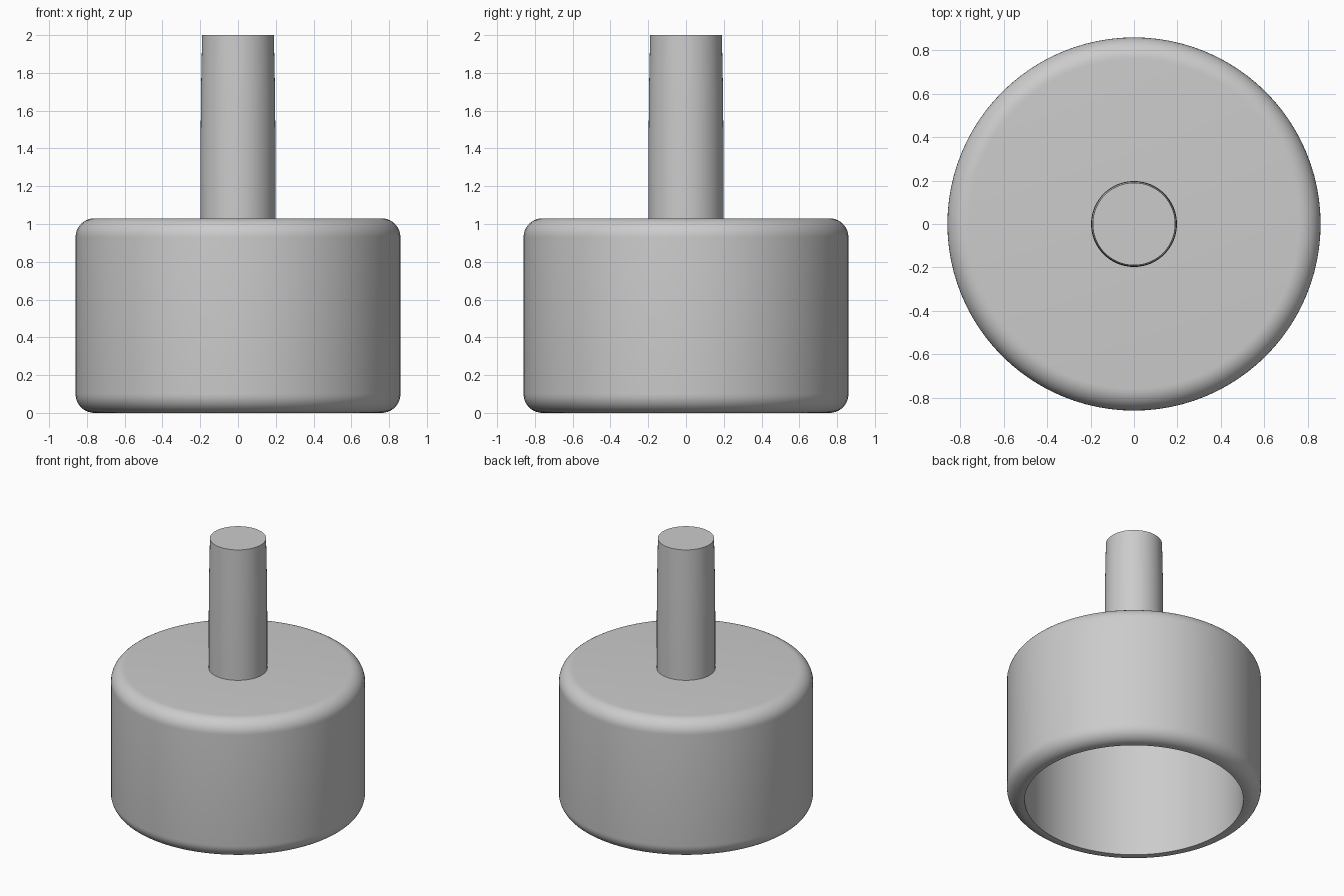
import bpy
import math

if "Cube" in bpy.data.objects:
    bpy.data.objects.remove(bpy.data.objects["Cube"], do_unlink=True)

SEGMENTS = 96

grey = bpy.data.materials.new("plain_grey")
grey.use_nodes = True
colour = (0.6, 0.6, 0.6, 1)
grey.diffuse_color = colour
grey.node_tree.nodes["Principled BSDF"].inputs["Base Color"].default_value = colour


def fillet(r, z, radius, start, steps=10):
    """Quarter-circle of profile points around (r, z), counter-clockwise."""
    angles = [math.radians(start + 90 * i / steps) for i in range(steps + 1)]
    return [(r + radius * math.cos(a), z + radius * math.sin(a)) for a in angles]


def lathe(name, profile):
    """Spin a (radius, height) profile, from axis to axis, about z."""
    verts, rings, faces = [], [], []
    for r, z in profile:
        count = 1 if r == 0 else SEGMENTS
        rings.append(range(len(verts), len(verts) + count))
        for i in range(count):
            a = math.tau * i / SEGMENTS
            verts.append((r * math.cos(a), r * math.sin(a), z))
    for low, high in zip(rings, rings[1:]):
        for i in range(SEGMENTS):
            j = (i + 1) % SEGMENTS
            corners = [low[i % len(low)], low[j % len(low)],
                       high[j % len(high)], high[i % len(high)]]
            faces.append(list(dict.fromkeys(corners)))
    mesh = bpy.data.meshes.new(name)
    mesh.from_pydata(verts, [], faces)
    mesh.materials.append(grey)
    obj = bpy.data.objects.new(name, mesh)
    bpy.context.collection.objects.link(obj)
    bpy.ops.object.select_all(action="DESELECT")
    obj.select_set(True)
    bpy.context.view_layer.objects.active = obj
    bpy.ops.object.shade_smooth_by_angle(angle=math.radians(30))
    return obj


# Hollow cup, open below, with rounded outer edges
OUTER, INNER, TOP, WALL, ROUND = 0.86, 0.74, 1.03, 0.12, 0.1
lathe("cup_body",
      [(0, TOP - WALL), (INNER, TOP - WALL), (INNER, 0)]
      + fillet(OUTER - ROUND, ROUND, ROUND, -90)
      + fillet(OUTER - ROUND, TOP - ROUND, ROUND, 0)
      + [(0, TOP)])

# Stem, narrowing gently towards its flat end
lathe("stem", [(0, TOP - 0.02), (0.198, TOP - 0.02), (0.198, 1.45),
               (0.196, 1.7), (0.19, 2), (0, 2)])
